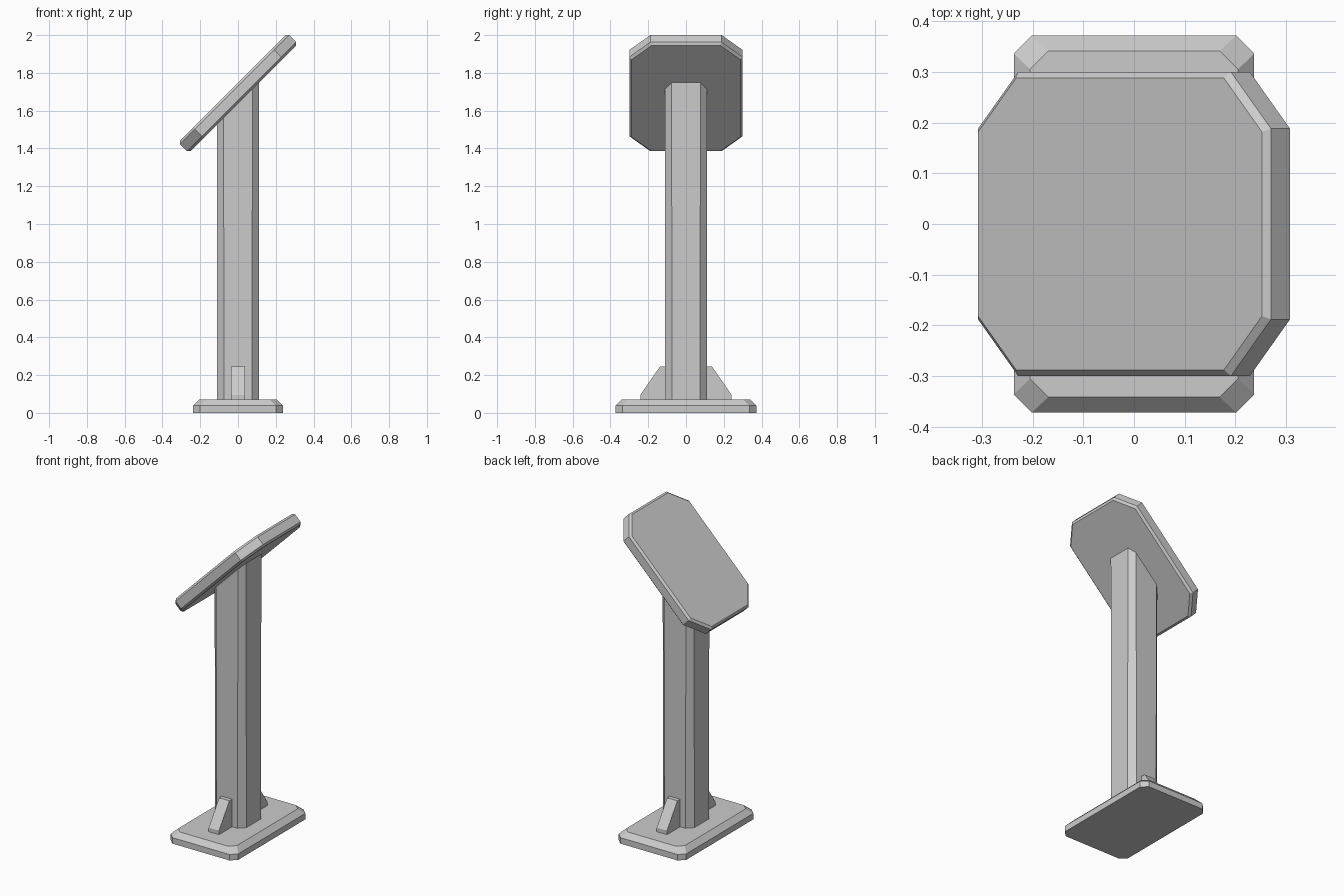
import bpy, bmesh, math
from mathutils import Matrix

if "Cube" in bpy.data.objects:
    bpy.data.objects.remove(bpy.data.objects["Cube"])


def octagon(hx, hy, c):
    """Rectangle outline with clipped corners."""
    return [(hx, -hy + c), (hx, hy - c), (hx - c, hy), (-hx + c, hy),
            (-hx, hy - c), (-hx, -hy + c), (-hx + c, -hy), (hx - c, -hy)]


def loft(name, rings, matrix=None):
    """Closed flat-faced solid through a stack of matching rings."""
    bm = bmesh.new()
    loops = [[bm.verts.new(p) for p in ring] for ring in rings]
    n = len(loops[0])
    for a, b in zip(loops, loops[1:]):
        for i in range(n):
            j = (i + 1) % n
            bm.faces.new((a[i], a[j], b[j], b[i]))
    bm.faces.new(loops[0][::-1])
    bm.faces.new(loops[-1])
    if matrix:
        bm.transform(matrix)
    bmesh.ops.recalc_face_normals(bm, faces=bm.faces)
    mesh = bpy.data.meshes.new(name)
    bm.to_mesh(mesh)
    bm.free()
    obj = bpy.data.objects.new(name, mesh)
    bpy.context.collection.objects.link(obj)
    return obj


def flat_ring(hx, hy, c, z):
    return [(x, y, z) for x, y in octagon(hx, hy, c)]


# Base plate with sloped top edge
loft("base_plate", [flat_ring(0.237, 0.372, 0.036, 0),
                    flat_ring(0.237, 0.372, 0.036, 0.038),
                    flat_ring(0.205, 0.341, 0.036, 0.07)])

# Post, cut at 45 degrees to meet the panel
loft("post", [flat_ring(0.11, 0.11, 0.037, 0.06),
              [(x, y, x + 1.645) for x, y in octagon(0.11, 0.11, 0.033)]])

# Tilted panel with bevelled rims
hx, hy, t, b = 0.4085, 0.3, 0.039, 0.0125
loft("panel", [flat_ring(hx - b, hy - b, 0.106, -t),
               flat_ring(hx, hy, 0.112, -t + b),
               flat_ring(hx, hy, 0.112, t - b),
               flat_ring(hx - b, hy - b, 0.106, t)],
     Matrix.Translation((0, 0, 1.693)) @ Matrix.Rotation(-math.pi / 4, 4, 'Y'))

# Wedge braces at both sides of the post
profile = [(0.09, 0.06), (0.242, 0.06), (0.242, 0.095), (0.138, 0.245), (0.09, 0.245)]
for side, label in ((-1, "front"), (1, "back")):
    loft(label + "_brace", [[(x, side * y, z) for y, z in profile]
                            for x in (-0.036, 0.036)])
